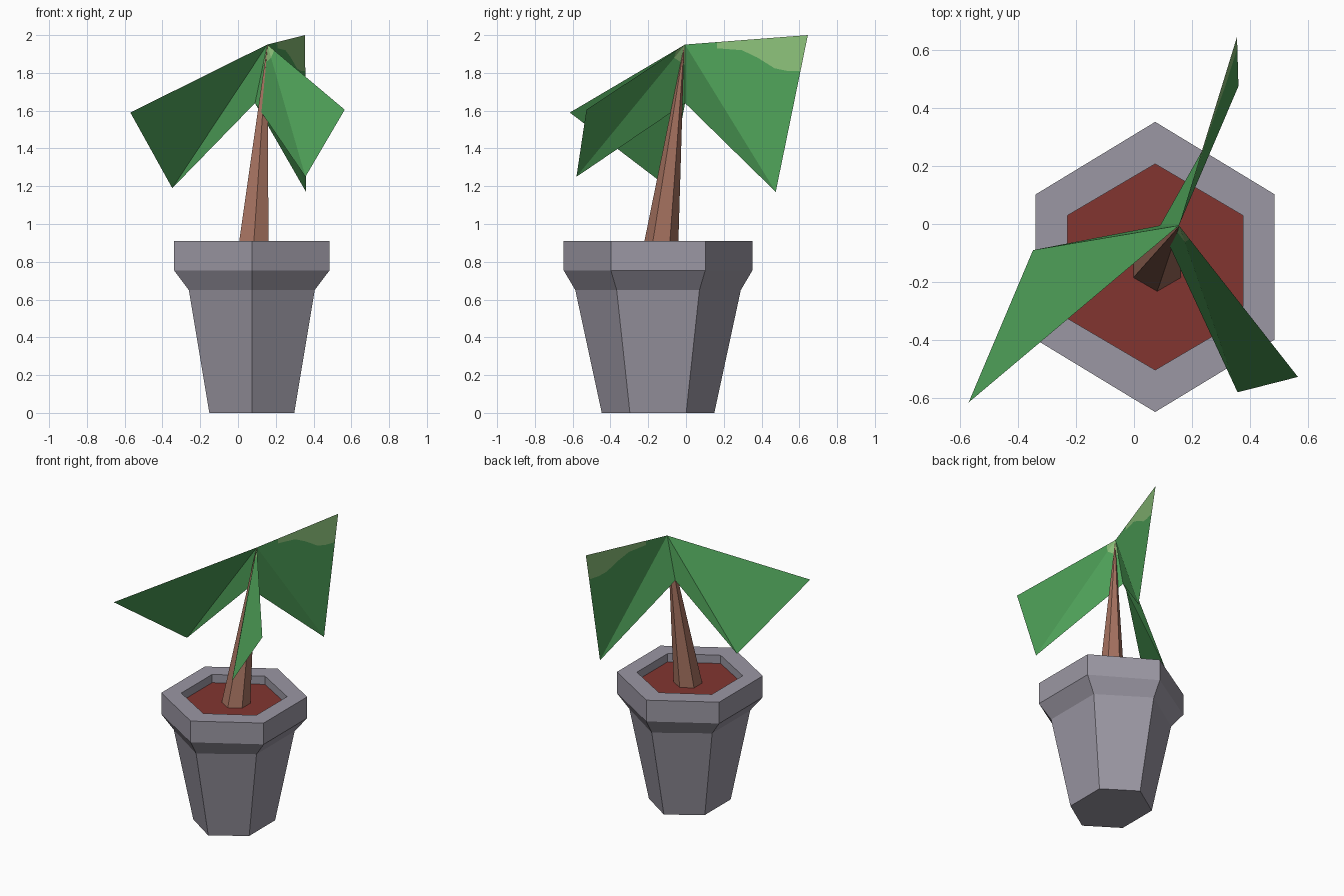
import bpy, math
from mathutils import Vector

if "Cube" in bpy.data.objects:
    bpy.data.objects.remove(bpy.data.objects["Cube"])


def mat(name, r, g, b):
    lin = [((c / 255 + 0.055) / 1.055) ** 2.4 for c in (r, g, b)]
    m = bpy.data.materials.new(name)
    m.diffuse_color = (*lin, 1)
    m.use_nodes = True
    m.node_tree.nodes["Principled BSDF"].inputs["Base Color"].default_value = m.diffuse_color
    return m


GREY = mat("pot_grey", 155, 151, 163)
SOIL = mat("soil_red_brown", 130, 53, 48)
BARK = mat("bark_brown", 166, 114, 96)
GREEN = mat("leaf_green", 78, 160, 88)
LIGHT = mat("leaf_light_green", 138, 190, 120)


def make(name, verts, faces, mats, idx=None):
    me = bpy.data.meshes.new(name)
    me.from_pydata(verts, [], faces)
    for m in mats:
        me.materials.append(m)
    for p in me.polygons:
        p.material_index = idx[p.index] if idx else 0
    me.update()
    ob = bpy.data.objects.new(name, me)
    bpy.context.collection.objects.link(ob)
    return ob


def hexagon(cx, cy, hw, r, z):
    """Six corners, a corner pointing along y; hw = half width in x."""
    return [Vector((cx + hw * math.cos(a) / math.cos(math.pi / 6), cy + r * math.sin(a), z))
            for a in (math.radians(30 + 60 * i) for i in range(6))]


def bands(n):
    return [(k * 6 + i, k * 6 + (i + 1) % 6, k * 6 + 6 + (i + 1) % 6, k * 6 + 6 + i)
            for k in range(n - 1) for i in range(6)]


# Pot: tapered body, flared collar, rim and inner wall
CX, CY, SOIL_Z = 0.073, -0.148, 0.85
profile = [(0.225, 0.298, 0), (0.333, 0.438, 0.65), (0.412, 0.5, 0.755),
           (0.412, 0.5, 0.91), (0.302, 0.355, 0.91), (0.302, 0.355, SOIL_Z)]
verts = [v for p in profile for v in hexagon(CX, CY, *p)]
make("pot", verts, bands(len(profile)) + [(5, 4, 3, 2, 1, 0)], [GREY])

# Soil
make("soil", hexagon(CX, CY, 0.302, 0.355, SOIL_Z), [tuple(range(6))], [SOIL])

# Trunk: leaning six-sided cone
APEX, INNER = Vector((0.155, -0.005, 1.95)), Vector((0.09, -0.005, 1.64))
make("trunk", hexagon(0.08, -0.137, 0.082, 0.095, SOIL_Z) + [APEX + Vector((0, -0.004, 0))],
     [(i, (i + 1) % 6, 6) for i in range(6)], [BARK])


# Leaves: two triangles folded along apex-low, with optional light patches
def leaf(name, tip, low, patch=None):
    tip, low = Vector(tip), Vector(low)

    def at(s, t):
        return APEX + s * (tip - APEX) + t * (low - tip)

    polys = []
    if patch == "edge":      # wavy patch along the upper outer edge
        wave = [at(*p) for p in ((0.26, 0), (0.27, 0.04), (0.48, 0.065), (0.62, 0.12),
                                 (0.78, 0.198), (0.88, 0.22), (1, 0.23))]
        polys = [([tip] + wave[::-1], 1), ([APEX] + wave + [low], 0),
                 ([APEX, low, INNER], 0)]
    elif patch == "root":    # small patch where the leaf meets the trunk top
        a, b, c = at(0.09, 0), at(0.1, 0.1), APEX.lerp(INNER, 0.35)
        polys = [([APEX, a, b], 1), ([a, tip, low, b], 0),
                 ([APEX, b, c], 1), ([b, low, INNER, c], 0)]
    else:
        polys = [([APEX, tip, low], 0), ([APEX, low, INNER], 0)]
    vs, fs = [], []
    for pts, _ in polys:
        fs.append(tuple(range(len(vs), len(vs) + len(pts))))
        vs += pts
    make(name, vs, fs, [GREEN, LIGHT], [i for _, i in polys])


leaf("left_leaf", (-0.57, -0.615, 1.59), (-0.348, -0.09, 1.19))
leaf("right_leaf", (0.565, -0.527, 1.605), (0.357, -0.58, 1.25), "root")
leaf("back_leaf", (0.355, 0.645, 2.0), (0.36, 0.475, 1.17), "edge")
